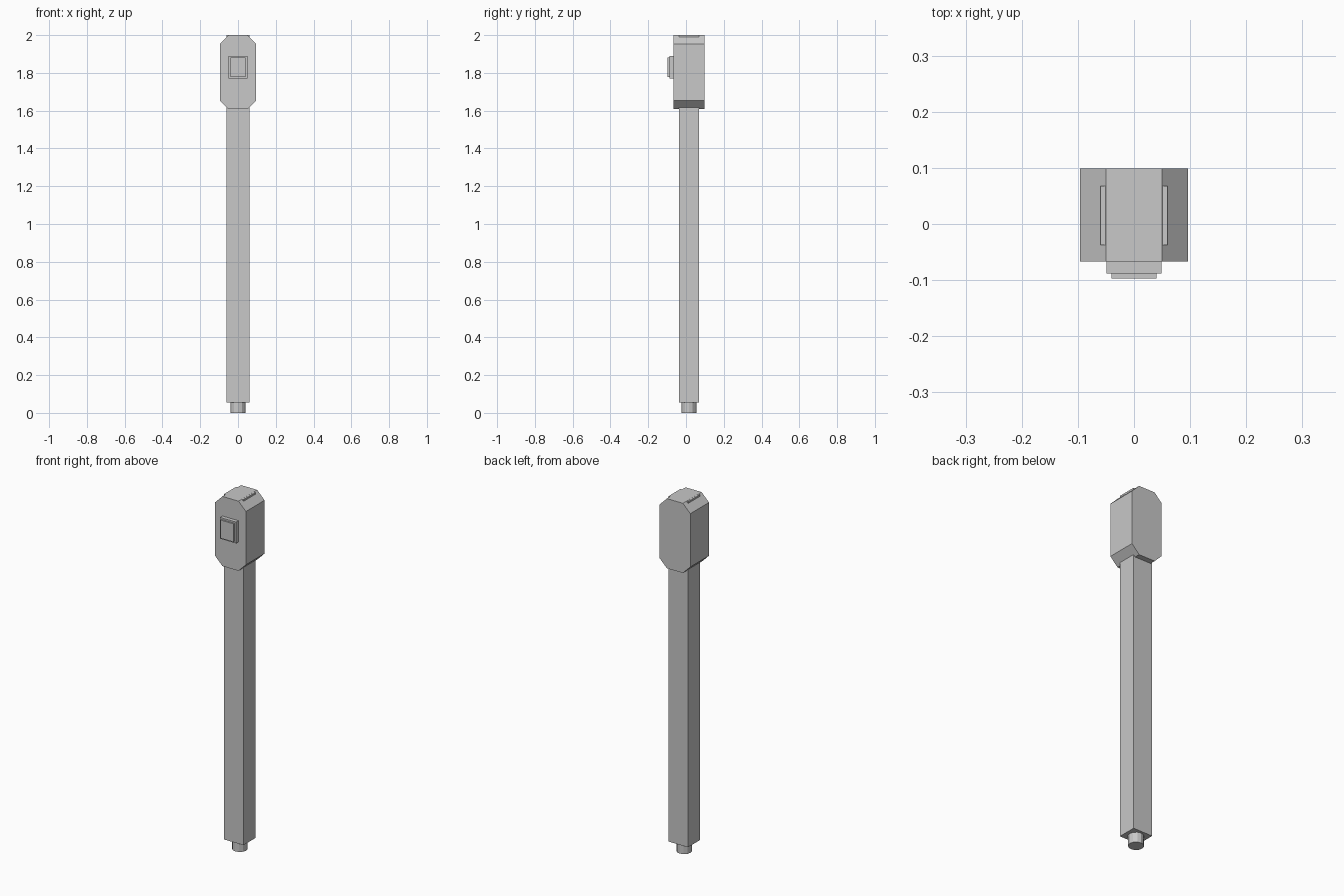
import bpy, bmesh, math

if "Cube" in bpy.data.objects:
    bpy.data.objects.remove(bpy.data.objects["Cube"])

grey = bpy.data.materials.new("light_grey")
grey.diffuse_color = (0.58, 0.58, 0.58, 1)
grey.use_nodes = True
grey.node_tree.nodes["Principled BSDF"].inputs["Base Color"].default_value = grey.diffuse_color


def make_object(name, bm):
    bmesh.ops.recalc_face_normals(bm, faces=bm.faces[:])
    mesh = bpy.data.meshes.new(name)
    bm.to_mesh(mesh)
    bm.free()
    mesh.materials.append(grey)
    obj = bpy.data.objects.new(name, mesh)
    bpy.context.collection.objects.link(obj)
    return obj


def prism(name, profile, y0, y1):
    """Extrude an x-z outline from y0 to y1."""
    bm = bmesh.new()
    face = bm.faces.new([bm.verts.new((x, y0, z)) for x, z in profile])
    new = bmesh.ops.extrude_face_region(bm, geom=[face])["geom"]
    verts = [v for v in new if isinstance(v, bmesh.types.BMVert)]
    bmesh.ops.translate(bm, verts=verts, vec=(0, y1 - y0, 0))
    return make_object(name, bm)


def box(name, half_x, y0, y1, z0, z1):
    return prism(name, [(-half_x, z0), (half_x, z0), (half_x, z1), (-half_x, z1)], y0, y1)


# Long square shaft, running up through the head
box("shaft", 0.06, -0.037, 0.068, 0.056, 1.9995)

# Head with chamfered corners
right = [(0.05, 1.608), (0.096, 1.654), (0.096, 1.954), (0.05, 2.0)]
prism("head", right + [(-x, z) for x, z in reversed(right)], -0.067, 0.099)

# Stepped button on the front of the head
box("button_base", 0.049, -0.088, -0.06, 1.77, 1.89)
box("button_cap", 0.04, -0.097, -0.08, 1.779, 1.881)

# Round peg under the shaft
bm = bmesh.new()
bmesh.ops.create_cone(bm, cap_ends=True, segments=12, radius1=0.04, radius2=0.04, depth=0.07)
bmesh.ops.translate(bm, verts=bm.verts[:], vec=(0, 0.0155, 0.035))
make_object("foot_peg", bm)
